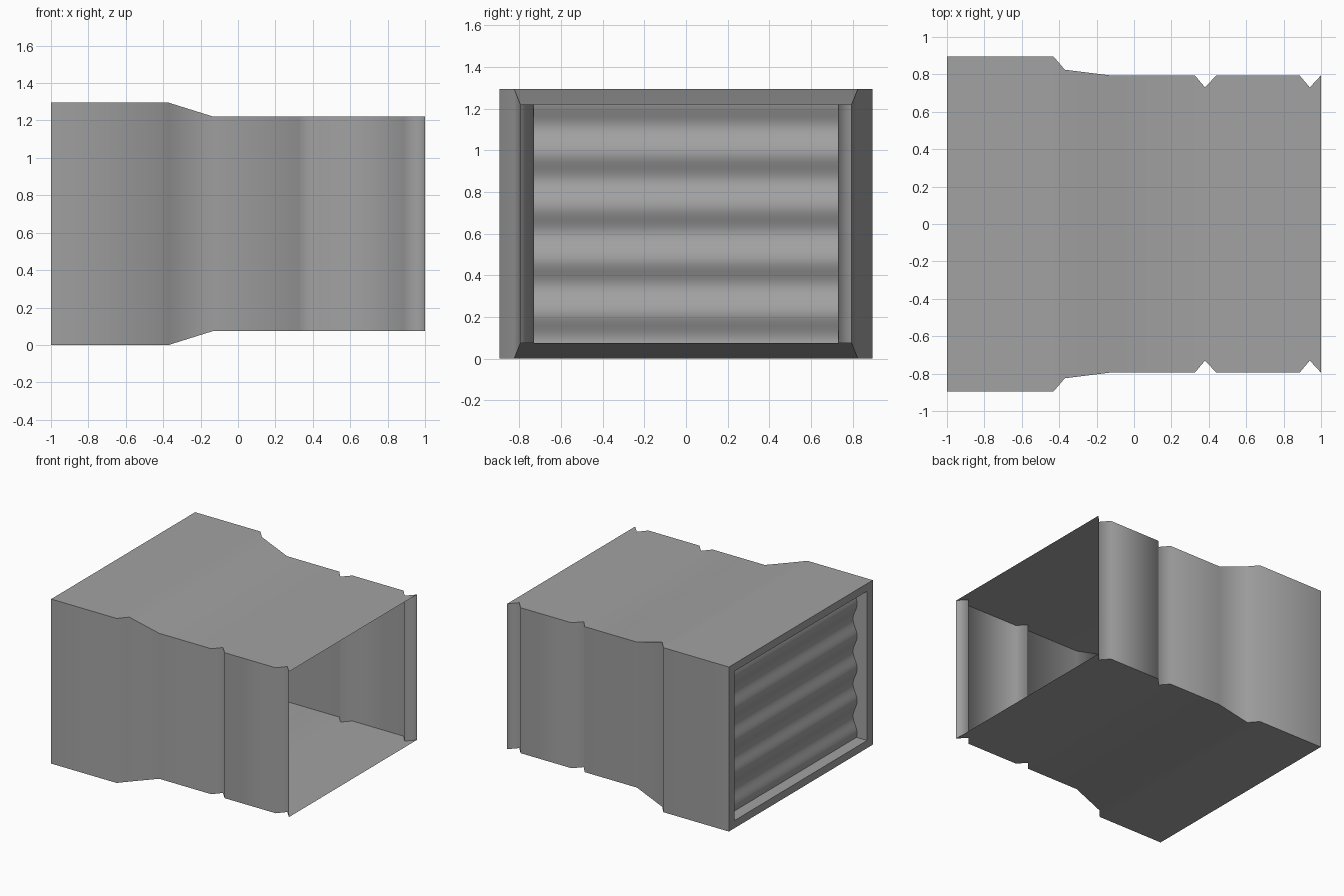
import bpy, bmesh, math

cube = bpy.data.objects.get("Cube")
if cube:
    bpy.data.objects.remove(cube)

HEIGHT, HALF_W = 1.295, 0.895
MID = HEIGHT / 2

grey = bpy.data.materials.new("plain grey")
grey.use_nodes = True
grey.diffuse_color = (0.36, 0.36, 0.36, 1)
grey.node_tree.nodes["Principled BSDF"].inputs["Base Color"].default_value = grey.diffuse_color


def ring(bm, x, half_y, half_z):
    """Rectangle of four vertices across the duct."""
    return [bm.verts.new((x, sy * half_y, MID + sz * half_z))
            for sy, sz in ((-1, -1), (1, -1), (1, 1), (-1, 1))]


def bridge(bm, a, b):
    """Four walls between two rectangles."""
    for i in range(4):
        j = (i + 1) % 4
        bm.faces.new((a[i], b[i], b[j], a[j]))


def finish(bm, name):
    for f in bm.faces:
        f.smooth = True
    mesh = bpy.data.meshes.new(name)
    bm.to_mesh(mesh)
    bm.free()
    mesh.materials.append(grey)
    obj = bpy.data.objects.new(name, mesh)
    bpy.context.collection.objects.link(obj)
    return obj


# Duct shell: wide end, tapered neck, then two pinched folds in the side walls
stations = [(-1, HALF_W, MID), (-0.43, HALF_W, MID), (-0.37, 0.825, MID),
            (-0.13, 0.795, MID - 0.075)]
for x, half_y in ((0.325, 0.795), (0.38, 0.73), (0.44, 0.795),
                  (0.885, 0.795), (0.94, 0.73), (1, 0.795)):
    stations.append((x, half_y, MID - 0.075))
bm = bmesh.new()
rings = [ring(bm, *s) for s in stations]
for a, b in zip(rings, rings[1:]):
    bridge(bm, a, b)
    for va, vb in zip(a, b):
        bm.edges.get((va, vb)).smooth = False
bmesh.ops.recalc_face_normals(bm, faces=bm.faces)
finish(bm, "duct_shell")

# Flat end frame with a recess behind it
hole_y, hole_z = HALF_W - 0.07, MID - 0.06
bm = bmesh.new()
outer = ring(bm, -1, HALF_W, MID)
inner = ring(bm, -1, hole_y, hole_z)
deep = ring(bm, -0.87, hole_y, hole_z)
bridge(bm, outer, inner)
bridge(bm, inner, deep)
for e in bm.edges:
    e.smooth = False
finish(bm, "end_frame")

# Rippled panel closing the recess
bm = bmesh.new()
previous = None
steps = 72
for i in range(steps + 1):
    z = MID - hole_z + 2 * hole_z * i / steps
    x = -0.895 + 0.018 * math.cos(math.tau * (z - 0.22) / 0.255)
    row = [bm.verts.new((x, s * hole_y, z)) for s in (-1, 1)]
    if previous:
        bm.faces.new((previous[0], row[0], row[1], previous[1]))
    previous = row
finish(bm, "rippled_panel")
